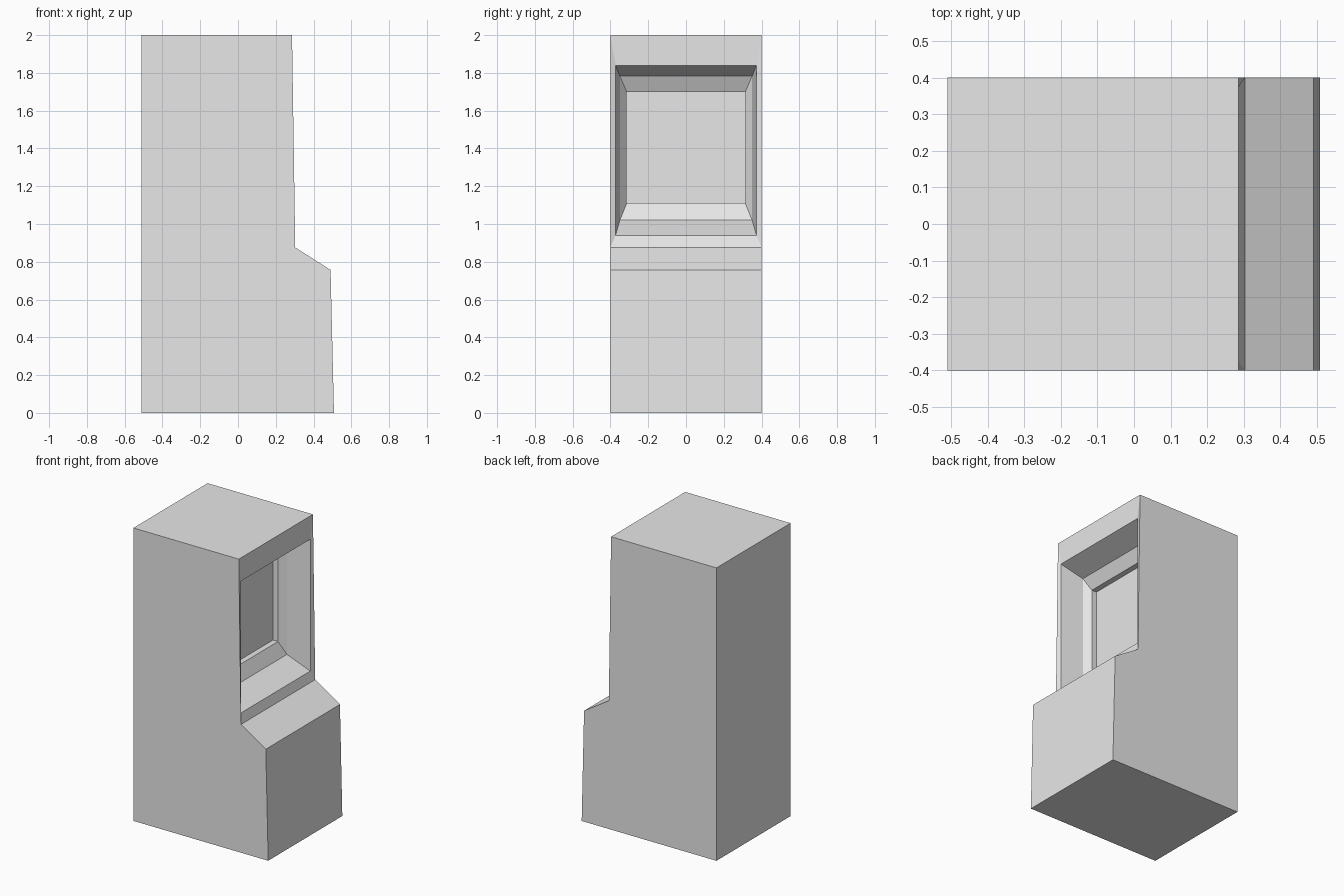
import bpy
import bmesh

if "Cube" in bpy.data.objects:
    bpy.data.objects.remove(bpy.data.objects["Cube"])

# Single flat grey
grey = bpy.data.materials.new("light_grey")
grey.diffuse_color = (0.8, 0.8, 0.8, 1.0)
grey.use_nodes = True
grey.node_tree.nodes["Principled BSDF"].inputs["Base Color"].default_value = grey.diffuse_color

W = 0.40  # half width of the cabinet
# Side outline (x, z): back bottom, front bottom, ledge front, ledge back, front top, back top
outline = [(-0.51, 0), (0.508, 0), (0.49, 0.757), (0.303, 0.876), (0.286, 2), (-0.51, 2)]

# Rings of the stepped screen recess: x, half width, bottom z, top z
rings = [
    (0.285, 0.373, 0.94, 1.84),   # rim
    (0.125, 0.350, 1.02, 1.783),  # wide funnel
    (0.082, 0.314, 1.11, 1.70),   # narrow funnel
    (0.044, 0.314, 1.11, 1.70),   # screen surface
]

bm = bmesh.new()

# Cabinet body: two side panels joined by strips
near = [bm.verts.new((x, -W, z)) for x, z in outline]
far = [bm.verts.new((x, W, z)) for x, z in outline]
bm.faces.new(near)
bm.faces.new(far[::-1])
n = len(outline)
for i in range(n):
    j = (i + 1) % n
    if i != 3:  # upper front stays open for the recess
        bm.faces.new((near[i], far[i], far[j], near[j]))

# Screen recess stepping into the upper front
loop = [near[3], far[3], far[4], near[4]]
for x, w, low, high in rings:
    inner = [bm.verts.new((x, y, z)) for y, z in
             ((-w, low), (w, low), (w, high), (-w, high))]
    for i in range(4):
        j = (i + 1) % 4
        bm.faces.new((loop[i], loop[j], inner[j], inner[i]))
    loop = inner
bm.faces.new(loop)

bmesh.ops.recalc_face_normals(bm, faces=bm.faces)
mesh = bpy.data.meshes.new("cabinet")
bm.to_mesh(mesh)
bm.free()
mesh.materials.append(grey)
cabinet = bpy.data.objects.new("cabinet", mesh)
bpy.context.collection.objects.link(cabinet)
